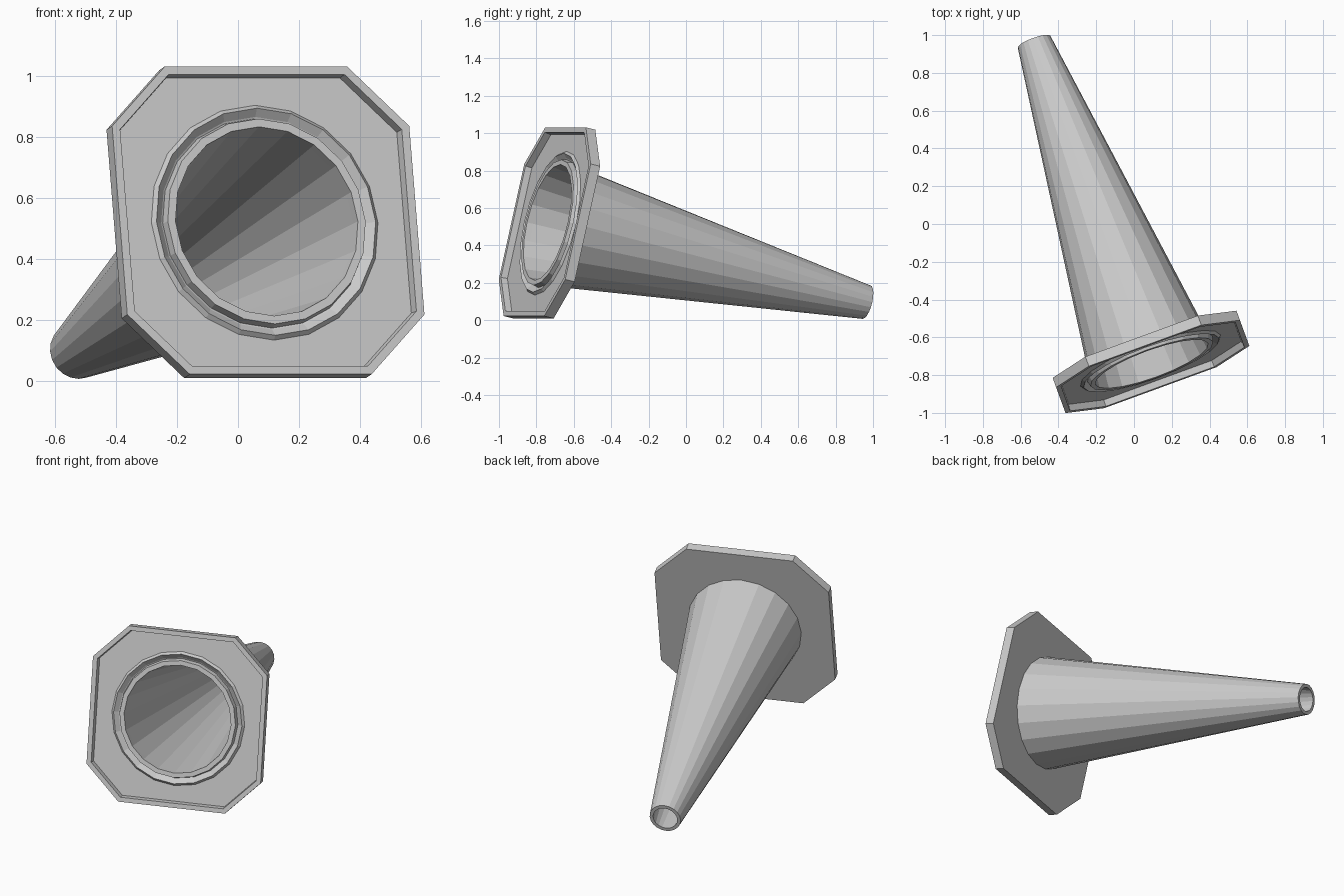
import bpy, bmesh, math
from mathutils import Vector, Matrix

if "Cube" in bpy.data.objects:
    bpy.data.objects.remove(bpy.data.objects["Cube"])

# Local frame: z runs along the cone axis from base to tip; the cone lies on its side
axis = Vector((-0.334, 0.9145, -0.2286)).normalized()
v = (Vector((0, 0, 1)) - axis * axis.z).normalized()
u = v.cross(axis)
center = Vector((0.09, -0.73, 0.52))
frame = Matrix((u, v, axis)).transposed().to_4x4()
frame.translation = center
SIDES = 20
HALF, EDGE = 0.518, 0.317


def add_object(name, bm):
    bmesh.ops.recalc_face_normals(bm, faces=bm.faces)
    bm.transform(frame)
    mesh = bpy.data.meshes.new(name)
    bm.to_mesh(mesh)
    bm.free()
    bpy.context.collection.objects.link(bpy.data.objects.new(name, mesh))


def make_loop(bm, pts, z):
    vs = [bm.verts.new((x, y, z)) for x, y in pts]
    n = len(vs)
    return vs, [bm.edges.new((vs[i], vs[(i + 1) % n])) for i in range(n)]


def octagon(inset):
    h, e = HALF - inset, EDGE - inset * 0.414
    return [(h, -e), (h, e), (e, h), (-e, h), (-h, e), (-h, -e), (-e, -h), (e, -h)]


def circle(r):
    return [(r * math.cos(2 * math.pi * i / SIDES), r * math.sin(2 * math.pi * i / SIDES))
            for i in range(SIDES)]


def loft(bm, loops, closed=False):
    for (a, _), (b, _) in zip(loops, loops[1:] + (loops[:1] if closed else [])):
        n = len(a)
        for i in range(n):
            bm.faces.new((a[i], a[(i + 1) % n], b[(i + 1) % n], b[i]))


# Base plate: octagonal slab with a raised rim and recessed underside
bm = bmesh.new()
plate = [make_loop(bm, octagon(i), z) for i, z in
         ((0, 0.0275), (0, -0.0275), (0.027, -0.0275), (0.032, 0.008))]
loft(bm, plate)
# Underside opening slopes in towards the cone
hole = [make_loop(bm, circle(r), z) for r, z in
        ((0.395, 0.008), (0.382, -0.006), (0.358, 0.016), (0.333, 0.0275))]
loft(bm, hole)
bmesh.ops.bridge_loops(bm, edges=plate[-1][1] + hole[0][1])
bmesh.ops.bridge_loops(bm, edges=plate[0][1] + hole[-1][1])
add_object("base_plate", bm)

# Cone body: hollow tapered tube with a lip at the base
bm = bmesh.new()
loft(bm, [make_loop(bm, circle(r), z) for r, z in
          ((0.336, 0.0275), (0.092, 1.853), (0.072, 1.853),
           (0.314, 0.02), (0.318, -0.012), (0.345, -0.012), (0.352, 0.018))], closed=True)
add_object("cone_body", bm)
